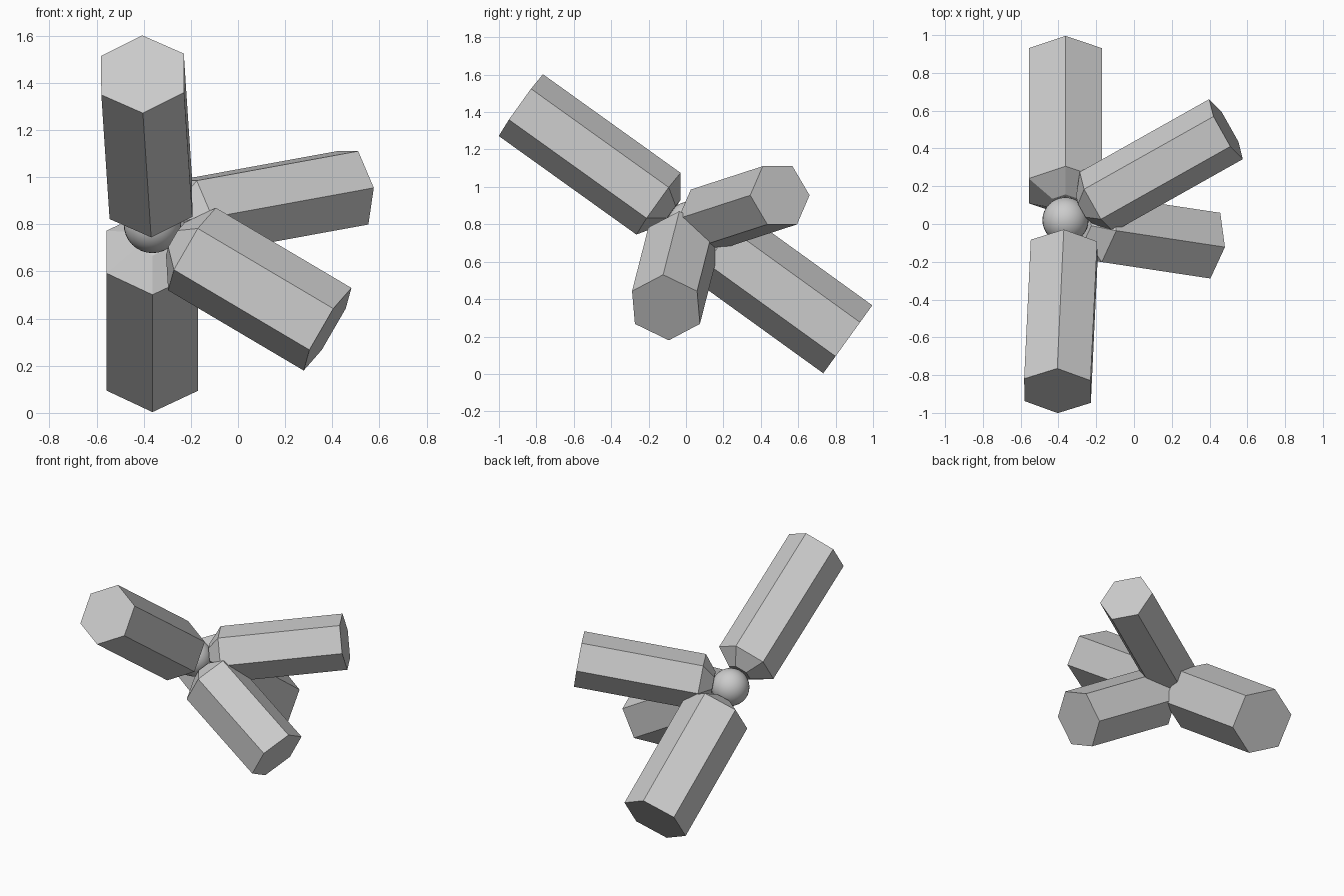
import bpy
import bmesh
from math import cos, sin, radians
from mathutils import Vector

cube = bpy.data.objects.get("Cube")
if cube:
    bpy.data.objects.remove(cube, do_unlink=True)

grey = bpy.data.materials.new("light_grey")
grey.use_nodes = True
colour = (0.6, 0.6, 0.6, 1)
grey.diffuse_color = colour
grey.node_tree.nodes["Principled BSDF"].inputs["Base Color"].default_value = colour

HUB = Vector((-0.363, 0.02, 0.80))


def hex_arm(name, inner, outer, radius, turn):
    """Six-sided bar with a tapered end that reaches into the hub."""
    inner, outer = Vector(inner), Vector(outer)
    axis = (outer - inner).normalized()
    side = axis.cross(Vector((0, 0, 1))).normalized()
    up = side.cross(axis)
    tip = inner.lerp(HUB, 0.42)
    bm = bmesh.new()
    rings = []
    for centre, r in ((tip, 0.08), (inner, radius), (outer, radius)):
        angles = [radians(turn + 60 * k) for k in range(6)]
        rings.append([bm.verts.new(centre + r * (up * cos(a) + side * sin(a)))
                      for a in angles])
    for a, b in zip(rings, rings[1:]):
        for k in range(6):
            j = (k + 1) % 6
            bm.faces.new((a[k], a[j], b[j], b[k]))
    bm.faces.new(rings[0])
    bm.faces.new(rings[-1])
    bmesh.ops.recalc_face_normals(bm, faces=bm.faces)
    mesh = bpy.data.meshes.new(name)
    bm.to_mesh(mesh)
    bm.free()
    mesh.materials.append(grey)
    obj = bpy.data.objects.new(name, mesh)
    bpy.context.collection.objects.link(obj)


# Central ball
bpy.ops.mesh.primitive_uv_sphere_add(segments=32, ring_count=16, radius=0.122, location=HUB)
ball = bpy.context.object
ball.name = "hub_ball"
ball.data.materials.append(grey)
bpy.ops.object.shade_smooth()

# Four arms spreading from the ball
hex_arm("front_upper_arm", (-0.37, -0.147, 0.91), (-0.405, -0.883, 1.437), 0.203, 2)
hex_arm("back_lower_arm", (-0.363, 0.175, 0.683), (-0.363, 0.865, 0.185), 0.224, 0)
hex_arm("left_upper_arm", (-0.198, 0.117, 0.83), (0.487, 0.502, 0.955), 0.182, 30)
hex_arm("left_lower_arm", (-0.195, -0.02, 0.695), (0.38, -0.107, 0.355), 0.203, 0)
